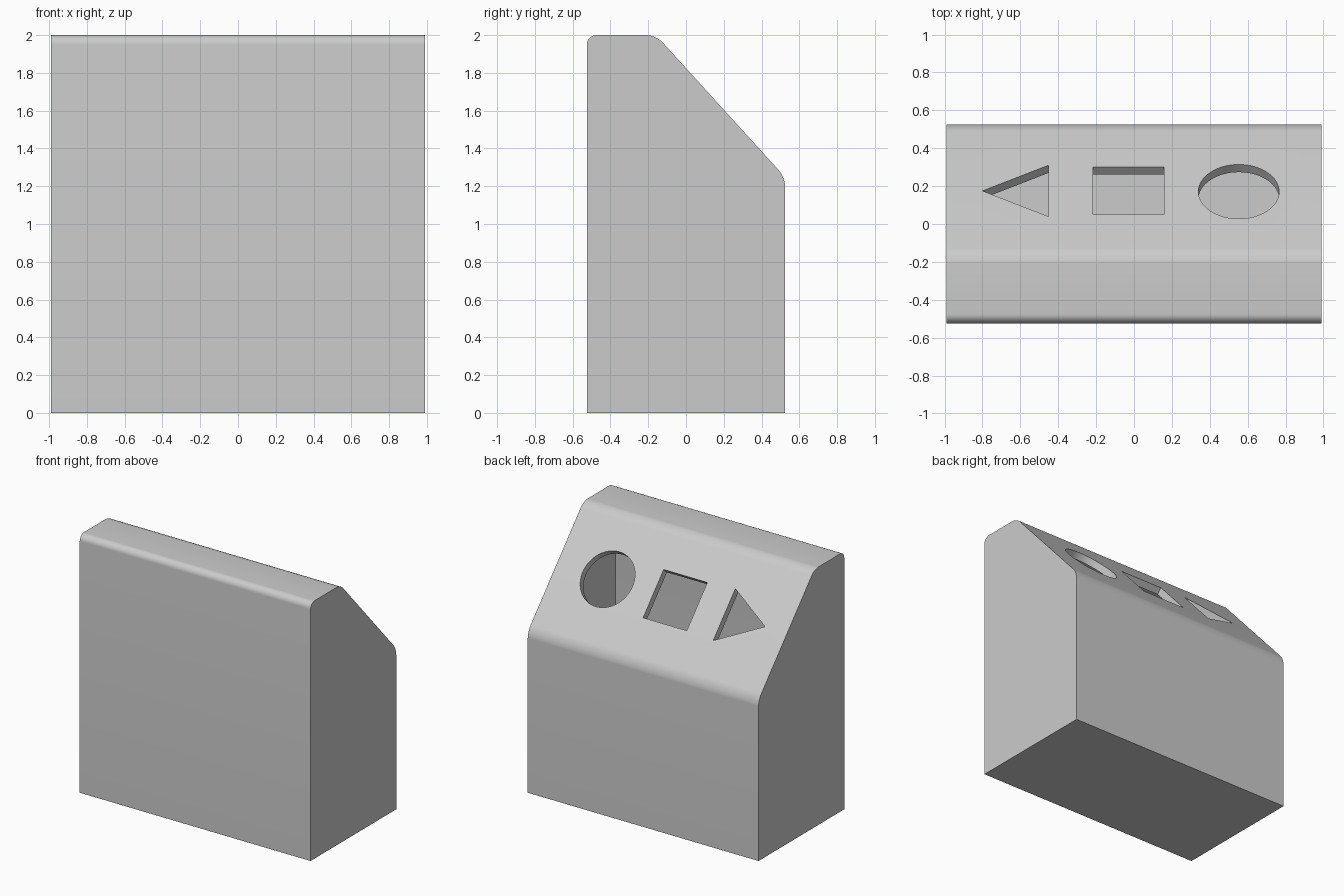
import bpy, bmesh
from math import atan, cos, sin, pi, sqrt
from mathutils import Matrix

if "Cube" in bpy.data.objects:
    bpy.data.objects.remove(bpy.data.objects["Cube"])

HALF_X, HALF_Y, TOP = 0.99, 0.525, 2.0
SLOPE, SLOPE_Z = 1.1, 1.825        # sloped face: z = SLOPE_Z - SLOPE * y
WALL = 0.055


def prism(name, ring, direction, round_edges=(), radius=0.0):
    """Extrude a closed ring of points; optionally round some long edges."""
    bm = bmesh.new()
    base = bm.faces.new([bm.verts.new(p) for p in ring])
    start = list(base.verts)
    ext = bmesh.ops.extrude_face_region(bm, geom=[base], use_keep_orig=True)
    moved = [g for g in ext["geom"] if isinstance(g, bmesh.types.BMVert)]
    bmesh.ops.translate(bm, verts=moved, vec=direction)
    if round_edges:
        moved = set(moved)
        edges = [e for i in round_edges for e in start[i].link_edges
                 if e.other_vert(start[i]) in moved]
        bmesh.ops.bevel(bm, geom=edges, offset=radius, segments=8,
                        profile=0.5, affect='EDGES')
    bmesh.ops.recalc_face_normals(bm, faces=bm.faces)
    mesh = bpy.data.meshes.new(name)
    bm.to_mesh(mesh)
    bm.free()
    obj = bpy.data.objects.new(name, mesh)
    bpy.context.collection.objects.link(obj)
    return obj


def box(name, inset, radius):
    """Slope-topped box, shrunk evenly on all sides by inset."""
    y, top, x = HALF_Y - inset, TOP - inset, HALF_X - inset
    c = SLOPE_Z - inset * sqrt(1 + SLOPE ** 2)
    profile = [(-y, inset), (y, inset), (y, c - SLOPE * y),
               ((c - top) / SLOPE, top), (-y, top)]
    return prism(name, [(-x, py, pz) for py, pz in profile],
                 (2 * x, 0, 0), (2, 3, 4), radius)


def hole_cutter(name, x, y, radius, sides, turn):
    """Regular prism standing square to the sloped face."""
    ring = [(radius * cos(turn + 2 * pi * i / sides),
             radius * sin(turn + 2 * pi * i / sides), -0.15)
            for i in range(sides)]
    obj = prism(name, ring, (0, 0, 0.3))
    obj.data.transform(Matrix.Translation((x, y, SLOPE_Z - SLOPE * y))
                       @ Matrix.Rotation(-atan(SLOPE), 4, 'X'))
    return obj


def cut(target, cutter):
    mod = target.modifiers.new("cut", 'BOOLEAN')
    mod.operation, mod.solver, mod.object = 'DIFFERENCE', 'EXACT', cutter
    bpy.context.view_layer.objects.active = target
    bpy.ops.object.modifier_apply(modifier=mod.name)
    bpy.data.objects.remove(cutter)


# Hollow sorter box with rounded top edges
body = box("sorter_box", 0, 0.05)
cut(body, box("cavity", WALL, 0.03))

# Triangle, square and round holes in the sloped face
cut(body, hole_cutter("triangle_hole", -0.567, 0.175, 0.233, 3, pi))
cut(body, hole_cutter("square_hole", -0.03, 0.175, 0.265, 4, pi / 4))
cut(body, hole_cutter("round_hole", 0.553, 0.171, 0.213, 64, 0))

bpy.ops.object.select_all(action='DESELECT')
body.select_set(True)
bpy.context.view_layer.objects.active = body
bpy.ops.object.shade_smooth_by_angle(angle=pi / 6)
